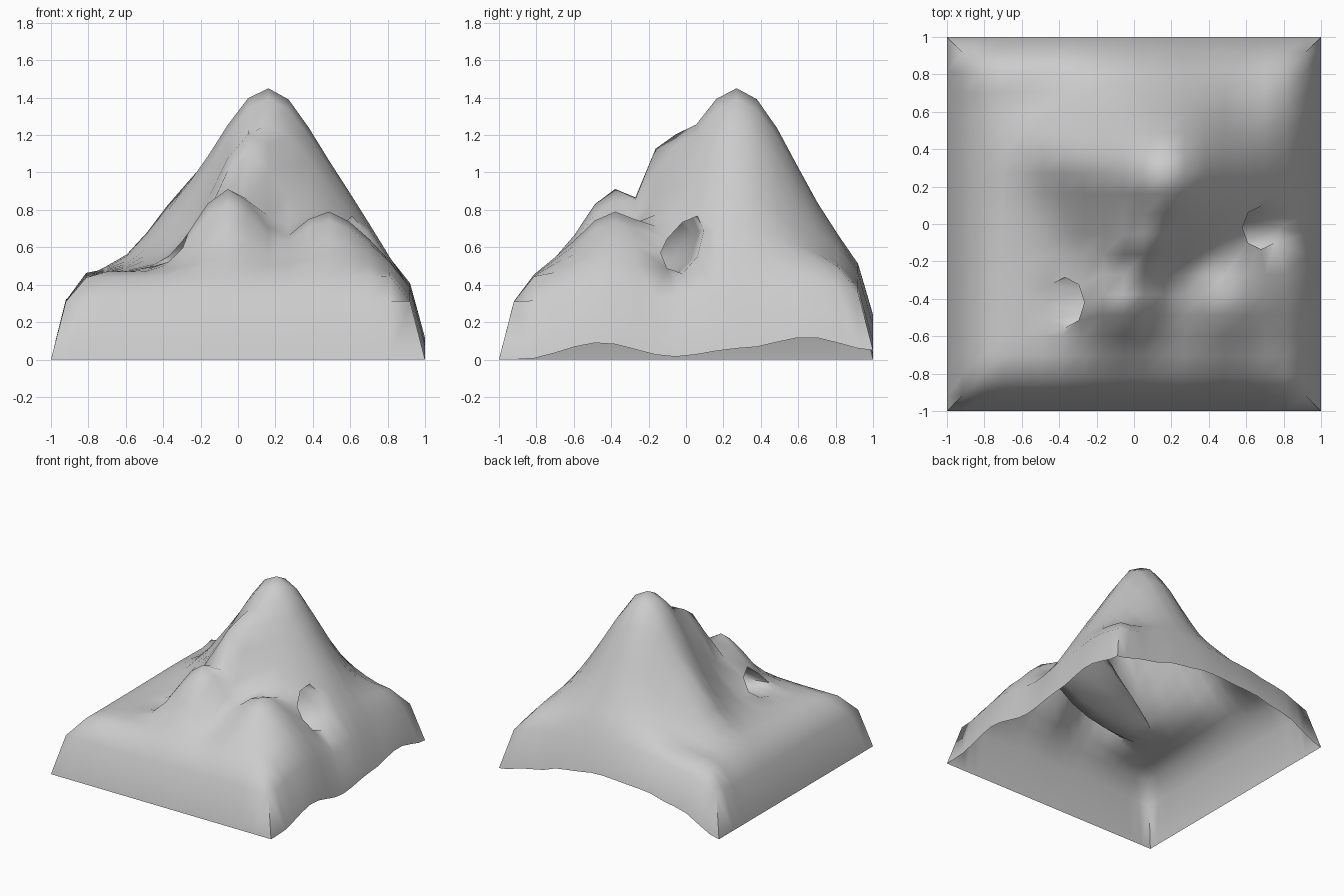
import bpy, bmesh
from math import exp, sin, cos, pi, atan2
from mathutils import Vector

if "Cube" in bpy.data.objects:
    bpy.data.objects.remove(bpy.data.objects["Cube"])


def interp(pts, t, smooth):
    for (a, va), (b, vb) in zip(pts, pts[1:]):
        if t <= b:
            k = max(0, (t - a) / (b - a))
            return va + (vb - va) * (k * k * (3 - 2 * k) if smooth else k)
    return pts[-1][1]


def bump(x, y, cx, cy, amp, sx, sy):
    return amp * exp(-0.5 * (((x - cx) / sx) ** 2 + ((y - cy) / sy) ** 2))


# Profile of the rounded skirt and the wavy bottom edges
SKIRT = [(0, 0), (0.08, 0.31), (0.19, 0.44), (0.3, 0.47), (2, 0.47)]
RIGHT = [(-1, 0), (-0.88, 0), (-0.46, 0.09), (-0.07, 0.015), (0.3, 0.06), (0.65, 0.12), (1, 0.05)]
BACK = [(-1, 0), (-0.6, 0.16), (-0.3, 0.22), (0.1, 0.24), (0.4, 0.20), (0.7, 0.12), (1, 0.05)]


def height(x, y):
    d = min(1 - abs(x), 1 - abs(y))
    h = interp(SKIRT, d, False)
    h += max(interp(RIGHT, y, True) * max(0, 1 - (1 - x) / 0.35),
             interp(BACK, x, True) * max(0, 1 - (1 - y) / 0.28))
    main = (bump(x, y, 0.16, 0.27, 0.98, 0.31, 0.31)
            + bump(x, y, 0.03, -0.14, 0.32, 0.12, 0.09)
            + bump(x, y, -0.36, 0.37, 0.15, 0.15, 0.12)
            + bump(x, y, 0.60, 0.25, 0.06, 0.10, 0.15))
    second = bump(x, y, -0.05, -0.38, 0.44, 0.18, 0.17)
    third = bump(x, y, 0.48, -0.38, 0.32, 0.19, 0.19)
    peaks = (main ** 3 + second ** 3 + third ** 3) ** (1 / 3)
    hollow = bump(x, y, 0.77, -0.03, 0.07, 0.07, 0.10)
    return h + peaks * min(1, d / 0.26) - hollow


# Grid lines and the two cave openings: grid index, centre, radii
lines = [-1] + [-0.92 + 1.84 / 17 * i for i in range(18)] + [1]
n = len(lines)
caves = [((16, 9), (0.68, -0.02), (0.10, 0.115)),
         ((6, 6), (-0.37, -0.42), (0.105, 0.135))]
ring = [(1, 0), (1, 1), (0, 1), (-1, 1), (-1, 0), (-1, -1), (0, -1), (1, -1)]

xy = {(i, j): (lines[i], lines[j]) for i in range(n) for j in range(n)}
for (ci, cj), (cx, cy), (rx, ry) in caves:
    del xy[ci, cj]
    for k, (di, dj) in enumerate(ring):
        a = k * pi / 4
        xy[ci + di, cj + dj] = (cx + rx * cos(a), cy + ry * sin(a))

# Mountain surface (corner cells are split along the mitre)
bm = bmesh.new()
vs = {k: bm.verts.new((x, y, height(x, y))) for k, (x, y) in xy.items()}
ends = (0, n - 2)
for i in range(n - 1):
    for j in range(n - 1):
        keys = [(i, j), (i + 1, j), (i + 1, j + 1), (i, j + 1)]
        if not all(k in vs for k in keys):
            continue
        q = [vs[k] for k in keys]
        if i in ends and j in ends:
            if i != j:
                q = q[1:] + q[:1]
            bm.faces.new((q[0], q[1], q[2]))
            bm.faces.new((q[0], q[2], q[3]))
        else:
            bm.faces.new(q)

# Tunnel joining the two openings, wider in the middle
rims = [[vs[ci + a, cj + b] for a, b in ring] for (ci, cj), _, _ in caves]
mids = [sum((v.co for v in r), Vector()) / 8 for r in rims]
axis = (mids[1] - mids[0]).normalized()
side = axis.cross(Vector((0, 0, 1))).normalized()
up = side.cross(axis)
for r, m in zip(rims, mids):
    r.sort(key=lambda v: atan2((v.co - m).dot(up), (v.co - m).dot(side)))
steps = 6
prev = rims[0]
for s in range(1, steps + 1):
    t = s / steps
    swell = 1 + 0.6 * sin(pi * t)
    centre = mids[0].lerp(mids[1], t)
    cur = rims[1] if s == steps else [
        bm.verts.new(centre + (a.co - mids[0]).lerp(b.co - mids[1], t) * swell)
        for a, b in zip(*rims)]
    for k in range(8):
        bm.faces.new((prev[k], prev[(k + 1) % 8], cur[(k + 1) % 8], cur[k]))
    prev = cur
bmesh.ops.recalc_face_normals(bm, faces=bm.faces)
top = max(bm.faces, key=lambda f: f.calc_center_median().z)
if top.normal.z < 0:
    bmesh.ops.reverse_faces(bm, faces=bm.faces)

mesh = bpy.data.meshes.new("mountain")
bm.to_mesh(mesh)
bm.free()
obj = bpy.data.objects.new("mountain", mesh)
bpy.context.collection.objects.link(obj)
bpy.context.view_layer.objects.active = obj
obj.select_set(True)
bpy.ops.object.shade_smooth_by_angle(angle=1.2)
